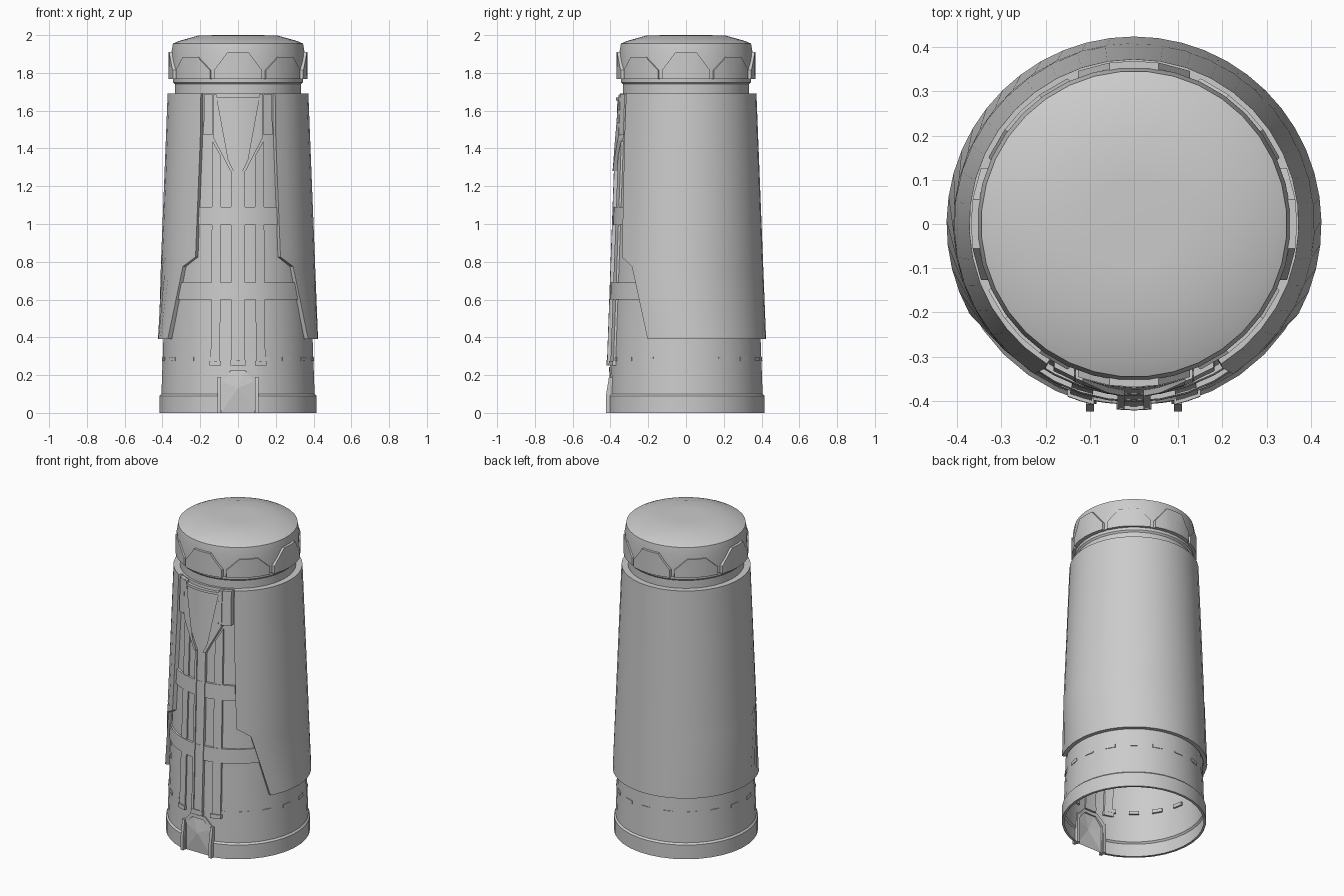
import bpy, bmesh, math
from mathutils import Vector

if "Cube" in bpy.data.objects:
    bpy.data.objects.remove(bpy.data.objects["Cube"])

SIDES = 36


def finish(name, bm, angle=30):
    bmesh.ops.recalc_face_normals(bm, faces=bm.faces)
    me = bpy.data.meshes.new(name)
    bm.to_mesh(me)
    bm.free()
    ob = bpy.data.objects.new(name, me)
    bpy.context.collection.objects.link(ob)
    bpy.ops.object.select_all(action='DESELECT')
    ob.select_set(True)
    bpy.context.view_layer.objects.active = ob
    bpy.ops.object.shade_smooth_by_angle(angle=math.radians(angle))
    return ob


def body_r(z):
    return 0.407 + (0.350 - 0.407) * (z - 0.1) / 1.59


def revolve(profile):
    """Lathe (radius, z) points around z, with a flat side facing each axis."""
    bm = bmesh.new()
    rings = []
    for r, z in profile:
        ring = []
        for i in range(SIDES):
            a = 2 * math.pi * (i + 0.5) / SIDES
            ring.append(bm.verts.new((r * math.cos(a), r * math.sin(a), z)))
        rings.append(ring)
    for lo, hi in zip(rings, rings[1:]):
        for i in range(SIDES):
            j = (i + 1) % SIDES
            bm.faces.new((lo[i], lo[j], hi[j], hi[i]))
    return bm, rings


def wrap(name, pts, raise_by, surface=body_r, turn=0.0, sink=0.012):
    """Lay an (x, z) outline on the front of the tapered body as a raised plate."""
    bm = bmesh.new()
    bm.faces.new([bm.verts.new((x, 0, z)) for x, z in pts])
    bmesh.ops.triangulate(bm, faces=bm.faces[:])
    for i in range(-6, 7):
        geom = bm.verts[:] + bm.edges[:] + bm.faces[:]
        bmesh.ops.bisect_plane(bm, geom=geom, plane_co=(i * 0.06, 0, 0), plane_no=(1, 0, 0))
    for v in bm.verts:
        r = surface(v.co.z)
        v.co.y = -math.sqrt(r * r - v.co.x ** 2) + sink
    ext = bmesh.ops.extrude_face_region(bm, geom=bm.faces[:])
    for v in ext['geom']:
        if isinstance(v, bmesh.types.BMVert):
            v.co.y -= raise_by + sink
    ob = finish(name, bm)
    ob.rotation_euler.z = turn
    return ob


def mirrored(half):
    """Close a right-half outline (bottom to top) with its mirror image."""
    return half + [(-x, z) for x, z in reversed(half)]


def pair(name, pts, raise_by):
    for side, s in (("right", 1), ("left", -1)):
        wrap(f"{name}_{side}", [(x * s, z) for x, z in pts], raise_by)


# Hollow tapered body with foot ring and neck, open underneath
bm, _ = revolve([(0.402, 0), (0.417, 0), (0.417, 0.09), (0.407, 0.1), (body_r(0.4), 0.4),
                 (0.350, 1.69), (0.336, 1.69), (0.336, 1.74), (0.345, 1.75), (0.345, 1.775)])
# Doorway opening at the front foot
cuts = [((0.09, 0, 0), (1, 0, 0)), ((-0.09, 0, 0), (-1, 0, 0)), ((0, 0, 0.225), (0, 0, 1)),
        ((0.09, 0, 0.17), (0.055, 0, 0.04)), ((-0.09, 0, 0.17), (-0.055, 0, 0.04))]
for co, no in cuts:
    near = [f for f in bm.faces if f.calc_center_median().y < -0.36 and f.calc_center_median().z < 0.5]
    geom = near + list({e for f in near for e in f.edges}) + list({v for f in near for v in f.verts})
    bmesh.ops.bisect_plane(bm, geom=geom, plane_co=co, plane_no=no)
hole = [f for f in bm.faces if f.calc_center_median().y < -0.3 and
        all((f.calc_center_median() - Vector(co)).dot(Vector(no)) < 0 for co, no in cuts)]
bmesh.ops.delete(bm, geom=hole, context='FACES')
finish("tower_body", bm)

# Domed cap
bm, rings = revolve([(0.335, 1.77), (0.353, 1.77), (0.355, 1.90), (0.346, 1.955), (0.32, 1.967),
                     (0.21, 1.998), (0.1, 2.0)])
bm.faces.new(rings[-1])
finish("cap", bm, 35)

# Trapezoid plates around the cap, alternately tall and low
for k in range(8):
    tall = k % 2 == 0
    top = 1.91 if tall else 1.885
    pts = mirrored([(0.127, 1.768), (0.127, 1.815), (0.055, top)])
    wrap(f"cap_plate_{k}", pts, 0.015 if tall else 0.008,
         surface=lambda z: 0.354, turn=k * math.pi / 4)

# Outer shell, open at the front with a stepped edge
bm = bmesh.new()
rows = []
COLS = 32
for x, z in [(0.372, 0.39), (0.292, 0.775), (0.225, 0.825), (0.2, 1.45), (0.197, 1.69)]:
    r = 0.424 + (0.373 - 0.424) * (z - 0.39) / 1.3
    a0 = math.asin(x / r)
    row = []
    for i in range(COLS + 1):
        a = a0 + (2 * math.pi - 2 * a0) * i / COLS
        row.append([bm.verts.new((q * math.sin(a), -q * math.cos(a), z)) for q in (r, r - 0.024)])
    rows.append(row)
for lo, hi in zip(rows, rows[1:]):
    for i in range(COLS):
        for s in (0, 1):
            bm.faces.new((lo[i][s], lo[i + 1][s], hi[i + 1][s], hi[i][s]))
    for i in (0, COLS):
        bm.faces.new((lo[i][0], lo[i][1], hi[i][1], hi[i][0]))
for row in (rows[0], rows[-1]):
    for i in range(COLS):
        bm.faces.new((row[i][0], row[i][1], row[i + 1][1], row[i + 1][0]))
finish("outer_shell", bm)

# Front spine with its shield-shaped head
wrap("spine", mirrored([(0.035, 0.25), (0.035, 1.28), (0.122, 1.47), (0.122, 1.66)]), 0.012)
pair("spine_edge", [(0.022, 0.27), (0.037, 0.27), (0.037, 1.28), (0.022, 1.28)], 0.018)
pair("shield_frame", [(0.022, 1.28), (0.04, 1.28), (0.132, 1.46), (0.132, 1.685),
                      (0.115, 1.685), (0.115, 1.47)], 0.025)
wrap("shield_top", mirrored([(0.12, 1.655), (0.12, 1.67)]), 0.02)
wrap("spine_foot", mirrored([(0.04, 0.25), (0.04, 0.28)]), 0.02)

# Side rails, upper posts and inner edge strips
pair("rail", [(0.095, 0.25), (0.145, 0.25), (0.135, 1.44), (0.09, 1.36)], 0.01)
pair("rail_foot", [(0.09, 0.25), (0.15, 0.25), (0.15, 0.275), (0.09, 0.275)], 0.018)
pair("upper_post", [(0.134, 1.47), (0.182, 1.47), (0.18, 1.685), (0.134, 1.685)], 0.024)

# Cross bands curving round the body
wrap("upper_band", mirrored([(0.21, 0.995), (0.205, 1.09)]), 0.014)
wrap("lower_band", mirrored([(0.325, 0.6), (0.305, 0.69)]), 0.014)

# Row of small raised tabs round the foot
for k in range(18):
    wrap(f"tab_{k}", mirrored([(0.03, 0.275), (0.03, 0.296)]), 0.003, turn=k * math.pi / 9)

# Door panel: faceted sheet filling the opening
bm = bmesh.new()
rim = mirrored([(0.09, 0), (0.09, 0.17), (0.035, 0.225)])
ring = [bm.verts.new((x, -0.398, z)) for x, z in rim]
hub = bm.verts.new((0, -0.412, 0.13))
for i in range(len(ring)):
    bm.faces.new((ring[i], ring[(i + 1) % len(ring)], hub))
finish("door_panel", bm, 2)

# Door frame and projecting side brackets
wrap("door_frame", [(0.085, 0), (0.105, 0), (0.105, 0.18), (0.05, 0.242), (-0.05, 0.242),
                    (-0.105, 0.18), (-0.105, 0), (-0.085, 0), (-0.085, 0.17), (-0.04, 0.222),
                    (0.04, 0.222), (0.085, 0.17)], 0.006)
for side, s in (("right", 1), ("left", -1)):
    bm = bmesh.new()
    prof = [(-0.38, 0), (-0.424, 0), (-0.424, 0.09), (-0.408, 0.19), (-0.38, 0.19)]
    a, b = [[bm.verts.new((s * x, y, z)) for y, z in prof] for x in (0.09, 0.108)]
    bm.faces.new(a)
    bm.faces.new(b)
    for i in range(5):
        j = (i + 1) % 5
        bm.faces.new((a[i], a[j], b[j], b[i]))
    finish(f"door_bracket_{side}", bm)
